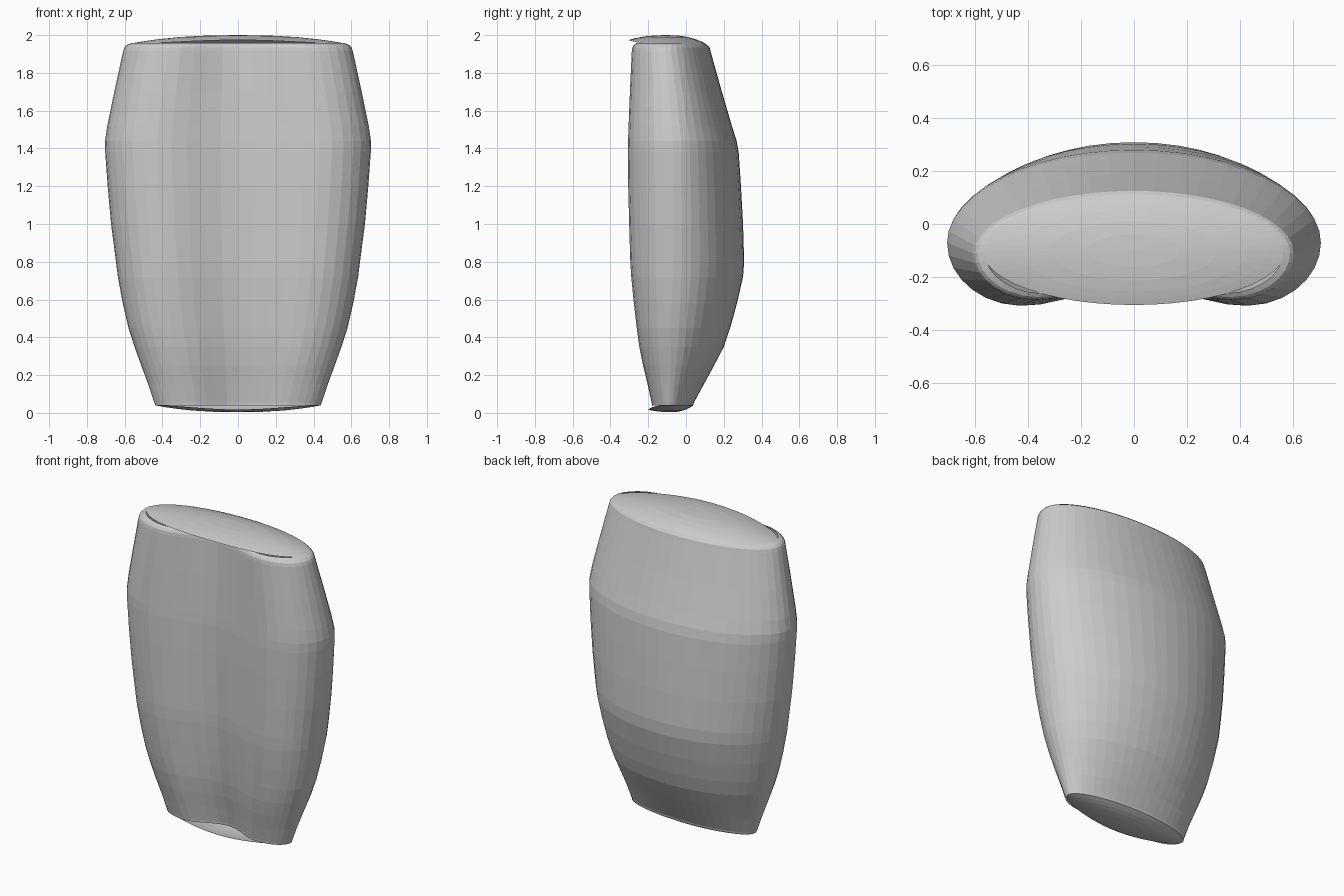
import bpy, bmesh, math

if "Cube" in bpy.data.objects:
    bpy.data.objects.remove(bpy.data.objects["Cube"])

SEGS = 48
DENT = 0.08      # depth of the hollow down the front
LOBE = 0.6       # where the front lobes peak, as a share of the half width

grey = bpy.data.materials.new("plain grey")
grey.diffuse_color = (0.6, 0.6, 0.6, 1)
grey.use_nodes = True
grey.node_tree.nodes["Principled BSDF"].inputs["Base Color"].default_value = grey.diffuse_color


def section(hw, yf, yc, yb, z):
    """Kidney-shaped ring: elliptical back, two front lobes with a hollow."""
    ring = []
    for i in range(SEGS):
        t = 2 * math.pi * i / SEGS
        c, s = math.cos(t), math.sin(t)
        if s >= 0:
            y = yc + (yb - yc) * s
        else:
            u = abs(c)
            if u > LOBE:
                y = yc + (yf - yc) * math.sqrt(max(0, 1 - ((u - LOBE) / (1 - LOBE)) ** 2))
            else:
                y = yf + DENT * (0.5 + 0.5 * math.cos(math.pi * u / LOBE))
        ring.append((hw * c, y, z))
    return ring


def loft(name, rings, tip=None):
    bm = bmesh.new()
    vr = [[bm.verts.new(p) for p in r] for r in rings]
    for a, b in zip(vr, vr[1:]):
        for i in range(SEGS):
            j = (i + 1) % SEGS
            bm.faces.new((a[i], a[j], b[j], b[i]))
    if tip:
        v = bm.verts.new(tip)
        for i in range(SEGS):
            bm.faces.new((vr[-1][i], vr[-1][(i + 1) % SEGS], v))
    me = bpy.data.meshes.new(name)
    bm.to_mesh(me)
    bm.free()
    me.materials.append(grey)
    ob = bpy.data.objects.new(name, me)
    bpy.context.collection.objects.link(ob)
    return ob


def cap(name, hw, yf, yb, z_edge, z_lip, z_mid, flip=False):
    """Domed oval lid whose front lip stands off the hollow in the body."""
    yc = (yf + yb) / 2
    b = (yb - yf) / 2
    rings = []
    for r in (1, 0.96, 0.88, 0.75, 0.55, 0.3):
        ring = []
        for i in range(SEGS):
            t = 2 * math.pi * i / SEGS
            if flip:
                t = -t
            s = math.sin(t)
            edge = z_edge + (z_lip - z_edge) * max(0, -s) ** 4
            z = z_mid + (edge - z_mid) * r ** 2.4
            ring.append((hw * r * math.cos(t), yc + b * r * s, z))
        rings.append(ring)
    return loft(name, rings, (0, yc, z_mid))


# Body shell: half width, front y, widest y, back y, height
stations = [
    (0.437, -0.180, -0.085, 0.038, 0.040),
    (0.443, -0.182, -0.085, 0.042, 0.055),
    (0.475, -0.203, -0.085, 0.094, 0.150),
    (0.512, -0.227, -0.083, 0.148, 0.250),
    (0.548, -0.247, -0.080, 0.200, 0.350),
    (0.580, -0.261, -0.078, 0.234, 0.450),
    (0.610, -0.276, -0.075, 0.270, 0.580),
    (0.636, -0.290, -0.072, 0.302, 0.720),
    (0.646, -0.295, -0.070, 0.308, 0.800),
    (0.672, -0.301, -0.070, 0.302, 1.000),
    (0.690, -0.306, -0.070, 0.291, 1.200),
    (0.703, -0.308, -0.070, 0.279, 1.380),
    (0.704, -0.307, -0.070, 0.268, 1.440),
    (0.692, -0.304, -0.075, 0.243, 1.520),
    (0.655, -0.297, -0.090, 0.190, 1.700),
    (0.608, -0.287, -0.110, 0.130, 1.915),
    (0.601, -0.284, -0.110, 0.125, 1.935),
    (0.588, -0.276, -0.109, 0.113, 1.948),
    (0.562, -0.262, -0.105, 0.095, 1.958),
]
loft("body", [section(*s) for s in stations])

# Top and bottom lids
cap("top_lid", 0.570, -0.305, 0.104, 1.955, 1.974, 2.0)
cap("bottom_lid", 0.437, -0.200, 0.039, 0.040, 0.018, 0.004, flip=True)
